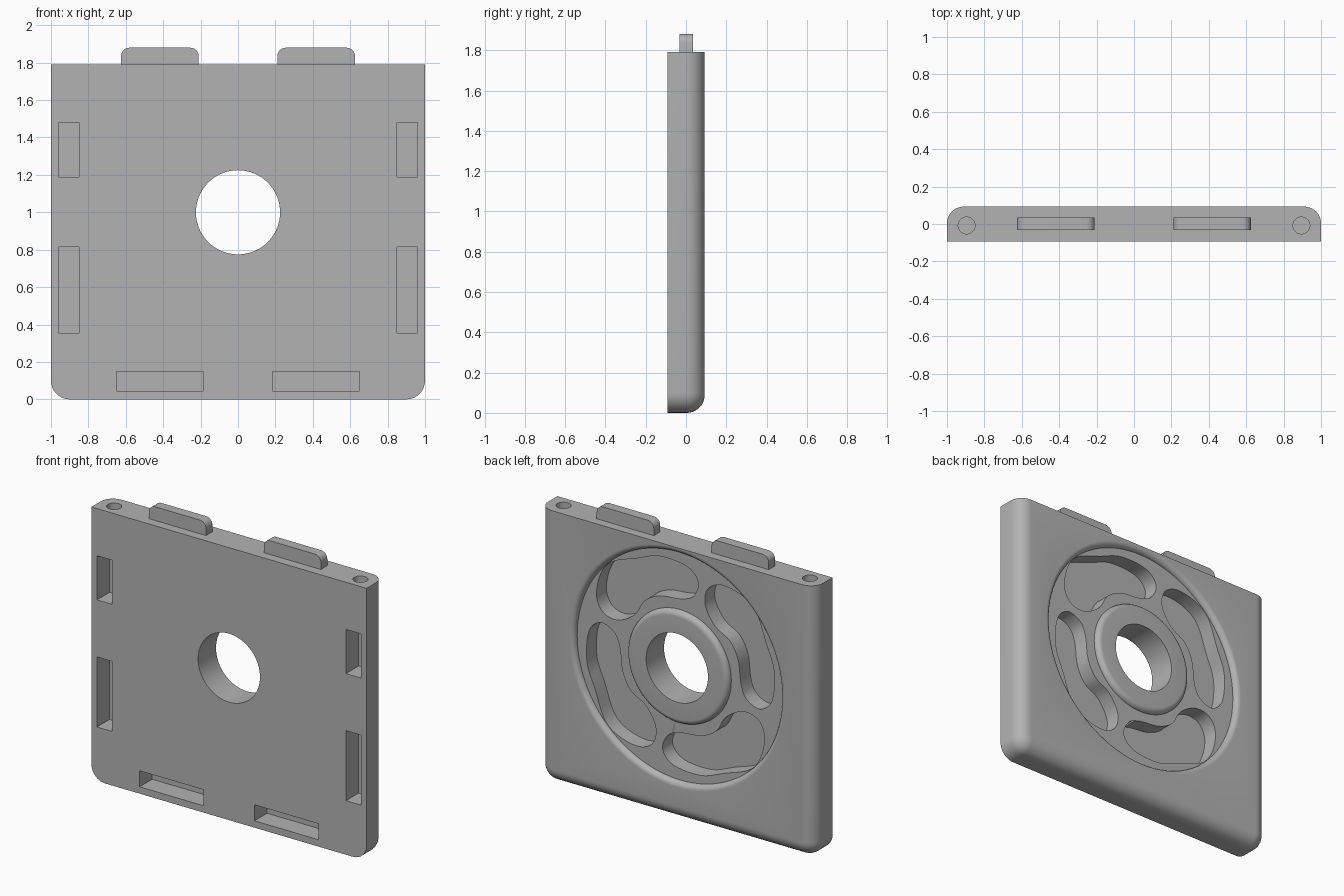
import bpy, bmesh, math
from mathutils import Vector, Matrix

cube = bpy.data.objects.get("Cube")
if cube:
    bpy.data.objects.remove(cube, do_unlink=True)

grey = bpy.data.materials.new("plain_grey")
grey.use_nodes = True
grey.diffuse_color = (0.45, 0.45, 0.45, 1)
grey.node_tree.nodes["Principled BSDF"].inputs["Base Color"].default_value = (0.45, 0.45, 0.45, 1)

HALF = 0.093      # half thickness
TOP = 1.79        # height of the plate
CENTRE = 1.0      # height of the bore
FLOOR = 0.058     # depth level of the round recess
FILLET = HALF - FLOOR


def make(name, bm):
    bmesh.ops.recalc_face_normals(bm, faces=bm.faces)
    mesh = bpy.data.meshes.new(name)
    bm.to_mesh(mesh)
    bm.free()
    mesh.materials.append(grey)
    obj = bpy.data.objects.new(name, mesh)
    bpy.context.collection.objects.link(obj)
    return obj


def loft(name, loops, closed=False):
    """Skin rings of points; cap the ends, or join last to first."""
    bm = bmesh.new()
    rings = [[bm.verts.new(p) for p in loop] for loop in loops]
    n = len(rings[0])
    pairs = list(zip(rings, rings[1:]))
    if closed:
        pairs.append((rings[-1], rings[0]))
    else:
        bm.faces.new(rings[0])
        bm.faces.new(rings[-1])
    for a, b in pairs:
        for i in range(n):
            j = (i + 1) % n
            bm.faces.new((a[i], a[j], b[j], b[i]))
    return make(name, bm)


def prism(name, outline, y0, y1):
    return loft(name, [[(x, y, z) for x, z in outline] for y in (y0, y1)])


def arc(cx, cz, r, start, end, steps=8):
    angles = [math.radians(start + (end - start) * i / steps) for i in range(steps + 1)]
    return [(cx + r * math.cos(a), cz + r * math.sin(a)) for a in angles]


def cylinder(name, radius, depth, matrix):
    bm = bmesh.new()
    bmesh.ops.create_cone(bm, cap_ends=True, segments=64, radius1=radius,
                          radius2=radius, depth=depth, matrix=matrix)
    return make(name, bm)


def smooth_closed(points, steps=5):
    """Closed Catmull-Rom curve."""
    pts = [Vector(p) for p in points]
    out, n = [], len(pts)
    for i in range(n):
        a, b, c, d = (pts[(i + k - 1) % n] for k in range(4))
        for s in range(steps):
            t = s / steps
            out.append(0.5 * (2 * b + (c - a) * t + (2 * a - 5 * b + 4 * c - d) * t * t
                              + (3 * b - a - 3 * c + d) * t ** 3))
    return out


def finish(obj):
    bpy.ops.object.select_all(action='DESELECT')
    obj.select_set(True)
    bpy.context.view_layer.objects.active = obj
    bpy.ops.object.shade_smooth_by_angle(angle=math.radians(30))


# Plate: square at the top, rounded bottom corners, back edge rolled over
def plate_outline(inset, corner=0.1):
    r, side = corner - inset, 1 - corner
    return ([(-1 + inset, TOP)] + arc(-side, corner, r, 180, 270)
            + arc(side, corner, r, 270, 360) + [(1 - inset, TOP)])


roll = 0.09
layers = [(0, -HALF)]
for k in range(11):
    a = math.radians(9 * k)
    layers.append((roll * (1 - math.cos(a)), HALF - roll + roll * math.sin(a)))
plate = loft("plate", [[(x, y, z) for x, z in plate_outline(i)] for i, y in layers])

cutters = []

# Round recess with rolled edges around a central hub
hub, rim = 0.335, 0.785
section = [(hub, 0.15)] + arc(hub, FLOOR, FILLET, 90, 0) + arc(rim, FLOOR, FILLET, 180, 90) + [(rim, 0.15)]
rings = []
for k in range(96):
    a = math.tau * k / 96
    rings.append([(r * math.cos(a), y, CENTRE + r * math.sin(a)) for r, y in section])
cutters.append(loft("recess_cutter", rings, closed=True))

# Four swirling pockets in the recess floor
pocket = smooth_closed([(0.61, 0.30), (0.58, 0.45), (0.50, 0.55), (0.32, 0.62),
                        (0.15, 0.68), (-0.05, 0.665), (-0.13, 0.58), (-0.09, 0.48),
                        (0.0, 0.44), (0.15, 0.42), (0.26, 0.36), (0.33, 0.25),
                        (0.45, 0.18), (0.56, 0.20)])
for k in range(4):
    turn = Matrix.Rotation(math.pi / 2 * k, 2)
    outline = [turn @ p + Vector((0, CENTRE)) for p in pocket]
    cutters.append(prism("pocket_cutter", outline, -0.045, 0.14))

# Through bore
cutters.append(cylinder("bore_cutter", 0.225, 1, Matrix.Translation((0, 0, CENTRE))
                        @ Matrix.Rotation(math.pi / 2, 4, 'X')))

# Front slots and top pin holes, mirrored left and right
for s in (-1, 1):
    for x0, x1, z0, z1 in ((0.85, 0.96, 1.19, 1.48), (0.85, 0.96, 0.355, 0.815),
                           (0.185, 0.65, 0.045, 0.15)):
        box = [(s * x0, z0), (s * x1, z0), (s * x1, z1), (s * x0, z1)]
        cutters.append(prism("slot_cutter", box, -0.2, 0.037))
    cutters.append(cylinder("pin_hole_cutter", 0.045, 0.4,
                            Matrix.Translation((s * 0.895, -0.008, TOP))))

# Apply all cuts, then drop the cutters
for c in cutters:
    c.hide_render = True
    mod = plate.modifiers.new("cut", 'BOOLEAN')
    mod.operation, mod.solver, mod.object = 'DIFFERENCE', 'EXACT', c
bpy.context.view_layer.update()
cut_mesh = bpy.data.meshes.new_from_object(plate.evaluated_get(bpy.context.evaluated_depsgraph_get()))
plate.modifiers.clear()
plate.data = cut_mesh
for c in cutters:
    bpy.data.objects.remove(c, do_unlink=True)
finish(plate)

# Tabs on the top edge
for s, name in ((1, "left_tab"), (-1, "right_tab")):
    r, x0, x1, top = 0.045, 0.21, 0.625, 1.88
    outline = ([(x0, TOP - 0.01)] + arc(x0 + r, top - r, r, 180, 90)
               + arc(x1 - r, top - r, r, 90, 0) + [(x1, TOP - 0.01)])
    finish(prism(name, [(s * x, z) for x, z in outline], -0.032, 0.034))
